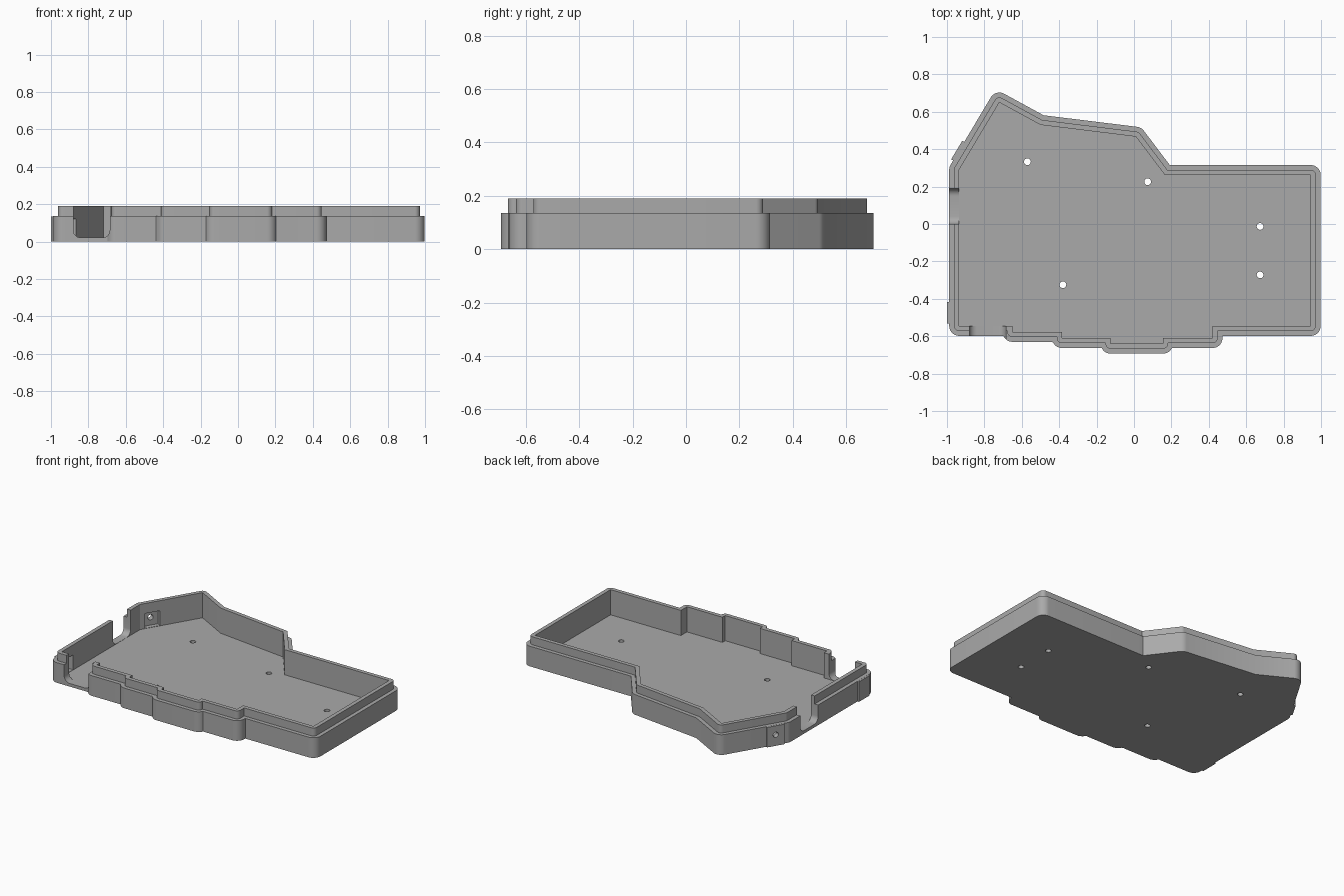
import bpy, bmesh, math
from mathutils import Vector, Matrix

if "Cube" in bpy.data.objects:
    bpy.data.objects.remove(bpy.data.objects["Cube"])

WALL, LIP = 0.053, 0.027
FLOOR, RIM, TOP = 0.02, 0.136, 0.19

# Inside edge of the tray wall, counter-clockwise
INNER = [Vector(p) for p in [
    (-0.935, -0.545), (-0.65, -0.545), (-0.65, -0.577), (-0.385, -0.577),
    (-0.385, -0.61), (-0.125, -0.61), (-0.125, -0.64), (0.155, -0.64),
    (0.155, -0.61), (0.42, -0.61), (0.42, -0.545), (0.945, -0.545),
    (0.945, 0.262), (0.165, 0.262), (0.01, 0.467), (-0.5, 0.53),
    (-0.72, 0.65), (-0.935, 0.29)]]


def edge_distance(p, a, b):
    t = max(0, min(1, (p - a).dot(b - a) / (b - a).length_squared))
    return (p - a - t * (b - a)).length


def offset(d, steps=10):
    """Grow the inside edge by d, with round outer corners."""
    pts, n = [], len(INNER)
    for i, p in enumerate(INNER):
        a, b = (p - INNER[i - 1]).normalized(), (INNER[(i + 1) % n] - p).normalized()
        na, nb = Vector((a.y, -a.x)), Vector((b.y, -b.x))
        turn = math.atan2(a.x * b.y - a.y * b.x, a.dot(b))
        if turn > 0:
            pts += [p + Matrix.Rotation(turn * k / steps, 2) @ na * d for k in range(steps + 1)]
        else:
            pts.append(p + (na + nb) * d / (1 + na.dot(nb)))
    return [q for q in pts if all(
        edge_distance(q, INNER[i - 1], INNER[i]) > d - 1e-4 for i in range(n))]


def new_object(name, bm):
    bmesh.ops.recalc_face_normals(bm, faces=bm.faces)
    mesh = bpy.data.meshes.new(name)
    bm.to_mesh(mesh)
    bm.free()
    ob = bpy.data.objects.new(name, mesh)
    bpy.context.collection.objects.link(ob)
    return ob


def prism(name, outline, z0, z1):
    bm = bmesh.new()
    face = bm.faces.new([bm.verts.new((p.x, p.y, z0)) for p in outline])
    ext = bmesh.ops.extrude_face_region(bm, geom=[face])
    top = [v for v in ext["geom"] if isinstance(v, bmesh.types.BMVert)]
    bmesh.ops.translate(bm, verts=top, vec=(0, 0, z1 - z0))
    return new_object(name, bm)


def box(name, centre, size, angle=0, fillet=0, axis=0):
    """Box turned about z; fillet rounds the edges running along an axis."""
    bm = bmesh.new()
    bmesh.ops.create_cube(bm, size=1)
    bmesh.ops.scale(bm, verts=bm.verts, vec=size)
    if fillet:
        edges = [e for e in bm.edges
                 if abs((e.verts[0].co - e.verts[1].co).normalized()[axis]) > 0.9]
        bmesh.ops.bevel(bm, geom=edges, offset=fillet, segments=6, profile=0.5, affect="EDGES")
    bm.transform(Matrix.Translation(centre) @ Matrix.Rotation(angle, 4, "Z"))
    return new_object(name, bm)


def rod(name, centre, radius, length, rotation):
    bm = bmesh.new()
    bmesh.ops.create_cone(bm, cap_ends=True, segments=24, radius1=radius, radius2=radius, depth=length)
    bm.transform(Matrix.Translation(centre) @ rotation)
    return new_object(name, bm)


def combine(target, tool, operation):
    mod = target.modifiers.new("join", "BOOLEAN")
    mod.object, mod.operation, mod.solver = tool, operation, "EXACT"
    bpy.context.view_layer.objects.active = target
    bpy.ops.object.modifier_apply(modifier=mod.name)
    bpy.data.objects.remove(tool)


# Tray shell with a stepped lip
tray = prism("tray", offset(WALL), 0, RIM)
combine(tray, prism("lip", offset(LIP), RIM / 2, TOP), "UNION")

# Raised pads on the left-hand wall: one on the slanted wall, one on the straight wall
slant = INNER[-2] - INNER[-1]
slant_angle = math.atan2(slant.y, slant.x) - math.pi / 2
mid = INNER[-1] + slant * 0.2
pads = [(mid, slant_angle), (Vector((-0.935, -0.475)), 0)]
for p, angle in pads:
    out = Matrix.Rotation(angle, 2) @ Vector((-1, 0))
    c = p + out * 0.045
    combine(tray, box("pad", (c.x, c.y, RIM / 2), (0.04, 0.115, RIM - 0.001), angle), "UNION")

# Hollow inside
combine(tray, prism("hollow", INNER, FLOOR, 0.3), "DIFFERENCE")

# Pocket and screw hole behind each pad
for p, angle in pads:
    turn = Matrix.Rotation(angle, 4, "Z") @ Matrix.Rotation(math.pi / 2, 4, "Y")
    combine(tray, box("pocket", (p.x, p.y, 0.072), (0.06, 0.1, 0.1), angle), "DIFFERENCE")
    combine(tray, rod("screw_hole", (p.x, p.y, 0.075), 0.018, 0.3, turn), "DIFFERENCE")

# Openings in the front wall and the side wall
combine(tray, box("front_opening", (-0.783, -0.6, 0.171), (0.195, 0.13, 0.3), 0, 0.04, 1), "DIFFERENCE")
combine(tray, box("side_opening", (-0.97, 0.095, 0.171), (0.09, 0.19, 0.3), 0, 0.04, 0), "DIFFERENCE")

# Holes through the floor
for x, y in [(-0.57, 0.333), (0.073, 0.226), (0.674, -0.013), (0.674, -0.272), (-0.38, -0.325)]:
    combine(tray, rod("floor_hole", (x, y, 0), 0.018, 0.2, Matrix.Identity(4)), "DIFFERENCE")

# Plain grey plastic
grey = bpy.data.materials.new("grey_plastic")
grey.use_nodes = True
colour = (0.4, 0.4, 0.4, 1)
grey.diffuse_color = colour
grey.node_tree.nodes["Principled BSDF"].inputs["Base Color"].default_value = colour
tray.data.materials.clear()
tray.data.materials.append(grey)

bpy.ops.object.select_all(action="DESELECT")
tray.select_set(True)
bpy.context.view_layer.objects.active = tray
bpy.ops.object.shade_smooth_by_angle(angle=math.radians(30))
